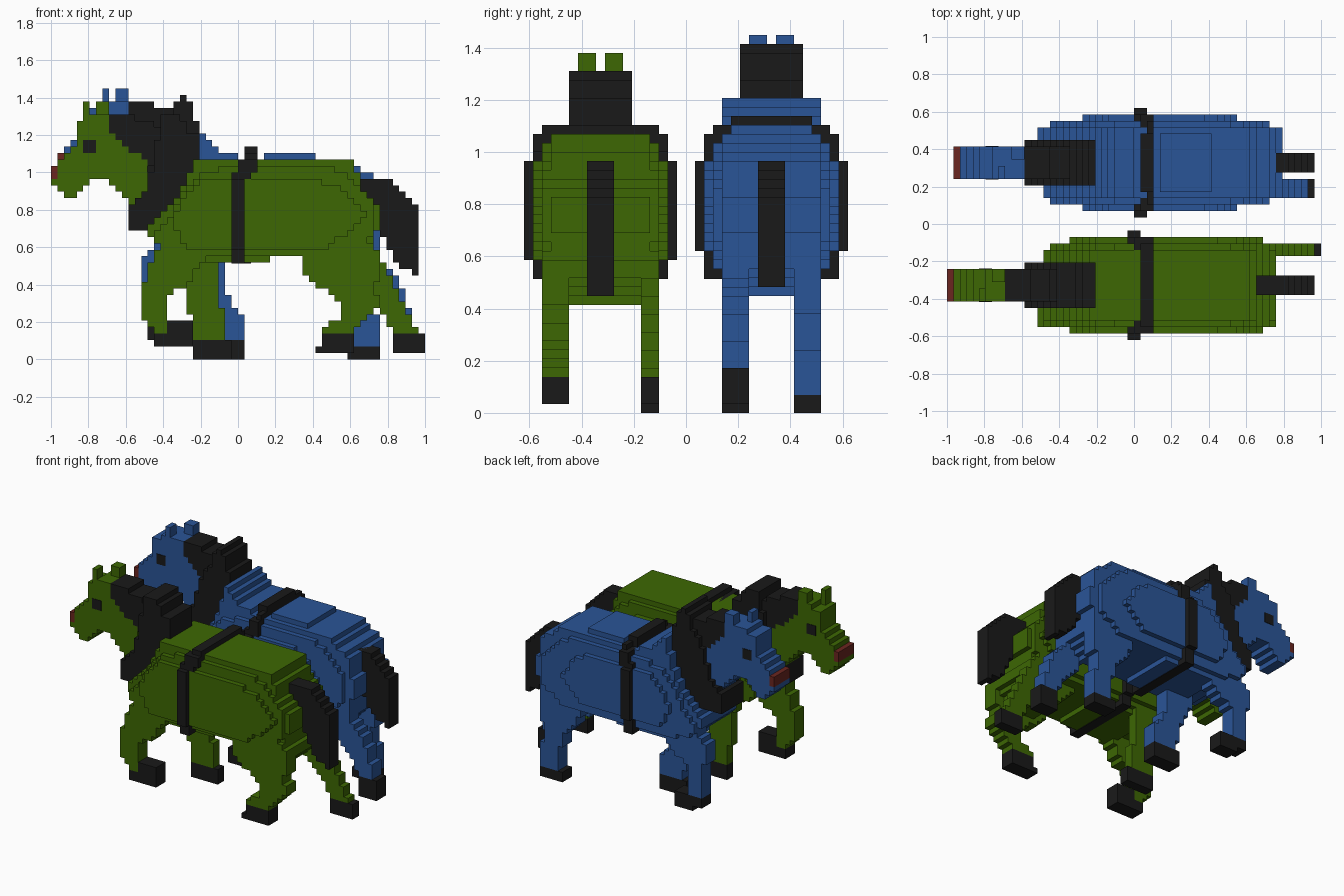
import bpy, bmesh, math

cube = bpy.data.objects.get("Cube")
if cube:
    bpy.data.objects.remove(cube)

V = 2 / 58  # size of one block


def material(name, rgb):
    m = bpy.data.materials.new(name)
    m.use_nodes = True
    m.diffuse_color = (*rgb, 1)
    bsdf = m.node_tree.nodes["Principled BSDF"]
    bsdf.inputs["Base Color"].default_value = (*rgb, 1)
    bsdf.inputs["Roughness"].default_value = 0.9
    return m


GREEN = material("green", (0.047, 0.137, 0.001))
BLUE = material("blue", (0.023, 0.09, 0.31))
BLACK = material("black", (0.010, 0.010, 0.010))
RED = material("dark red", (0.145, 0.019, 0.014))


def inside(pts, x, z):
    hit = False
    for (x1, z1), (x2, z2) in zip(pts, pts[1:] + pts[:1]):
        if (z1 > z) != (z2 > z) and x < x1 + (z - z1) * (x2 - x1) / (z2 - z1):
            hit = not hit
    return hit


def slab(name, pts, y0, y1, mat, dx=0, dz=0):
    """Blocky slab: side profile snapped to the block grid, thick from y0 to y1."""
    pts = [(x + dx, z + dz) for x, z in pts]
    xs, zs = [p[0] for p in pts], [p[1] for p in pts]
    cells = {(i, k)
             for i in range(math.floor(min(xs)), math.ceil(max(xs)))
             for k in range(math.floor(min(zs)), math.ceil(max(zs)))
             if inside(pts, i + 0.501, k + 0.499)}
    bm = bmesh.new()

    def quad(*corners):
        bm.faces.new([bm.verts.new((x * V, y * V, z * V)) for x, y, z in corners])

    for i, k in cells:
        a, b, c, d = (i, k), (i + 1, k), (i + 1, k + 1), (i, k + 1)
        quad(*[(x, y0, z) for x, z in (a, b, c, d)])
        quad(*[(x, y1, z) for x, z in (d, c, b, a)])
        for p, q, near in ((a, b, (i, k - 1)), (b, c, (i + 1, k)),
                           (c, d, (i, k + 1)), (d, a, (i - 1, k))):
            if near not in cells:
                quad((p[0], y0, p[1]), (p[0], y1, p[1]), (q[0], y1, q[1]), (q[0], y0, q[1]))
    bmesh.ops.remove_doubles(bm, verts=bm.verts, dist=1e-5)
    bmesh.ops.dissolve_limit(bm, angle_limit=0.01, verts=bm.verts, edges=bm.edges)
    bmesh.ops.recalc_face_normals(bm, faces=bm.faces)
    finish(name, bm, mat)


def box(name, x0, x1, y0, y1, z0, z1, mat):
    bm = bmesh.new()
    bmesh.ops.create_cube(bm, size=1)
    for v in bm.verts:
        v.co = ((x0 if v.co.x < 0 else x1) * V, (y0 if v.co.y < 0 else y1) * V,
                (z0 if v.co.z < 0 else z1) * V)
    finish(name, bm, mat)


def finish(name, bm, mat):
    mesh = bpy.data.meshes.new(name)
    bm.to_mesh(mesh)
    bm.free()
    mesh.materials.append(mat)
    bpy.context.collection.objects.link(bpy.data.objects.new(name, mesh))


def rect(x0, x1, z0, z1):
    return [(x0, z0), (x1, z0), (x1, z1), (x0, z1)]


def horse(tag, c, coat, shift, rump, outer, legs, ears):
    """c: middle in y, shift: head offset, rump: extra length, outer: widest layer."""
    def part(name, pts, half, mat=coat, dx=0, dz=0):
        slab(f"{tag}_{name}", pts, c - half, c + half, mat, dx, dz)

    hx, hz = shift
    k = 2 * hx
    # Body in stepped layers
    part("body_side", outer, 7.5)
    part("body_middle", [(-13, 19), (-10, 23), (-8, 27), (-5, 29), (0, 30), (14, 30), (18, 28),
                         (21, 24), (21, 19), (16, 16), (-7, 16), (-12, 17)], 6.5)
    part("body_core", [(-14, 20), (-12, 22), (-10, 24), (-9, 26), (-8, 28), (-7, 30), (-7, 31),
                       (18, 31), (18 + rump, 30), (19 + rump, 29), (19 + 3 * rump, 28),
                       (19 + 3 * rump, 26), (21 + rump, 25), (22 + rump, 23), (22 + rump, 20),
                       (21 + rump, 19), (21 + rump, 17), (22, 16), (5, 16), (5, 15), (-5, 15),
                       (-12, 17)], 5.5)
    # Head with nose, eyes and ears
    part("head", [(-29, 27), (-29, 28), (-28, 28), (-28, 30), (-27, 31), (-26, 32), (-25, 34),
                  (-25, 36), (-24, 37), (-23, 37), (-22, 38), (-20 + k, 38), (-20 + k, 36),
                  (-18 + k, 34), (-14 + k, 30), (-14, 27), (-17, 23), (-17, 25), (-20, 28),
                  (-22, 28), (-23, 27), (-25, 26), (-25, 25), (-27, 25), (-27, 26), (-28, 27)],
         2.5, dx=hx, dz=hz)
    part("nose", rect(-29, -28, 28, 30), 2.5, RED, hx, hz)
    for side in (-1, 1):
        y = c + side * 2.5
        box(f"{tag}_eye", -24 + hx, -22 + hx, y - 0.1, y + 0.1, 32 + hz, 34 + hz, BLACK)
    for (x0, x1), y in zip(ears, (c - 2.5, c + 0.5)):
        box(f"{tag}_ear", x0, x1, y, y + 2, 37 + hz, 40 + hz, coat)
    # Stepped mane, and the collar as a slanted band behind it
    part("mane", [(-20, 38), (-16, 38), (-16, 37), (-13, 37), (-13, 36), (-10, 36), (-10, 30),
                  (-14, 30), (-18, 34), (-20, 36)], 2.5, BLACK, hx + k, hz)
    part("collar", [(-12 + k, 36), (-12 + k, 38), (-9 + k, 38), (-8 + hx, 36), (-7 + hx, 35),
                    (-6, 35), (-6, 31), (-7, 31 - hz), (-7, 30 - hz), (-8, 28 - hz),
                    (-9, 26 - hz), (-10, 24 - hz), (-12, 22 - hz), (-14, 20), (-17, 20),
                    (-17, 23), (-14, 27), (-13, 31)], 3.5, BLACK, 0, hz)
    # Girth strap, leaning back near the top
    for half, z0, z1, x0, x1 in ((8.5, 17 + hx, 28, -1, 1), (7.5, 14.9, 17 + hx, -1, 1),
                                 (7.5, 28, 29, -1, 2), (7.5, 29, 31, 0, 3 - hx),
                                 (6.5, 30, 32, 1, 3 - hx)):
        box(f"{tag}_girth_strap", x0 + hx, x1 + hx, c - half, c + half, z0, z1, BLACK)
    # Tail
    part("tail", [(19, 28), (23, 28), (26, 26), (28, 23), (28, 13 + hx), (26, 14 + hx), (24, 16),
                  (23, 18), (22, 21), (21, 25), (19, 26)], 1.5, BLACK)
    # Legs and hooves
    for name, y0, y1, leg, hoof in legs:
        slab(f"{tag}_{name}_leg", leg, y0, y1, coat)
        slab(f"{tag}_{name}_hoof", hoof, y0, y1, BLACK)


green_legs = [
    ("right_front", -16, -13,
     [(-12, 18), (-14, 14), (-14, 12), (-15, 11), (-15, 6), (-14, 5), (-13, 4), (-11, 4),
      (-11, 9), (-10, 11), (-8, 11), (-5, 16), (-5, 19)],
     [(-13, 2), (-7, 2), (-7, 6), (-11, 6), (-11, 4), (-13, 4)]),
    ("left_front", -5, -3,
     [(-9, 17), (-8, 11), (-8, 8), (-7, 7), (-7, 3), (-2, 3), (-2, 7), (-3, 10), (-3, 17)],
     rect(-7, -1, 0, 3)),
    ("right_hind", -16, -13,
     [(10, 18), (10, 14), (13, 11), (16, 8.5), (16, 6.5), (14, 5.5), (13, 4), (18, 4),
      (19, 5), (21, 7), (22, 8.5), (21, 11), (22, 13), (22, 16), (21, 18)],
     [(12, 1), (18, 1), (18, 4), (13, 4), (13, 2), (12, 2)]),
    ("left_hind", -5, -3,
     [(16, 18), (18, 12), (22, 8), (23, 6), (24, 4), (28, 4), (28, 5), (27, 5), (27, 7),
      (26, 8), (25, 10), (24, 12), (23, 14), (22, 16), (21, 18)],
     rect(24, 29, 1, 4)),
]
blue_legs = [
    ("right_front", 4, 7,
     [(-9, 17), (-7, 12), (-5, 8), (-4, 3), (1, 3), (1, 6), (-1, 9), (-2, 11), (-2, 13), (-3, 17)],
     rect(-5, 1, 0, 3)),
    ("left_front", 12, 15,
     [(-12, 18), (-15, 16), (-15, 13), (-14, 12), (-14, 5), (-11, 5), (-11, 11), (-8, 12),
      (-5, 16), (-5, 19)],
     [(-14, 3), (-12, 3), (-12, 2), (-8, 2), (-8, 5), (-14, 5)]),
    ("right_hind", 4, 7,
     [(16, 18), (19, 12), (22, 9), (24, 5), (27, 5), (27, 7), (26, 10), (25, 13), (23, 14),
      (22, 16), (22, 18)],
     rect(24, 28, 1, 5)),
    ("left_hind", 12, 15,
     [(12, 18), (14, 13), (17, 9), (18, 6), (18, 2), (22, 2), (22, 6), (21, 9), (22, 13),
      (22, 18)],
     rect(17, 22, 0, 2)),
]

horse("green_horse", -9.5, GREEN, (0, 0), 0,
      [(-10, 21.5), (-8, 25.5), (-5, 28), (12, 28), (16, 26.5), (20, 22.5), (18, 20),
       (13, 17), (-8, 17)], green_legs, ((-24, -23), (-22, -20)))
horse("blue_horse", 9.5, BLUE, (1, 2), 1,
      [(-8, 21.5), (-6, 25.5), (-3, 28), (10, 28), (13, 26.5), (16, 22.5), (14, 20),
       (11, 18), (-6, 18)], blue_legs, ((-21, -20), (-19, -17)))

# Stepped underside between the hind legs
underside = [(10, 17), (10, 15), (14, 12), (19, 12), (21, 14), (22, 16), (22, 17)]
slab("green_horse_rump_underside", underside, -13, -5, GREEN)
slab("blue_horse_rump_underside", underside, 7, 12, BLUE, 0, 1)

# Extra shapes of the taller horse: withers, raised back and collar peak
slab("blue_horse_withers", [(-6, 35), (-5, 35), (-4, 33), (-2, 32), (0, 32), (0, 28), (-7, 28)],
     4, 15, BLUE)
box("blue_horse_raised_back", 4, 12, 5, 14, 30, 32, BLUE)
box("blue_horse_strap_top", 1, 3, 5, 14, 31, 33, BLACK)
slab("blue_horse_collar_peak", [(-10, 36), (-10, 40), (-9, 40), (-9, 41), (-8, 41), (-8, 40),
                                (-7, 40), (-7, 36)], 6, 13, BLACK)
